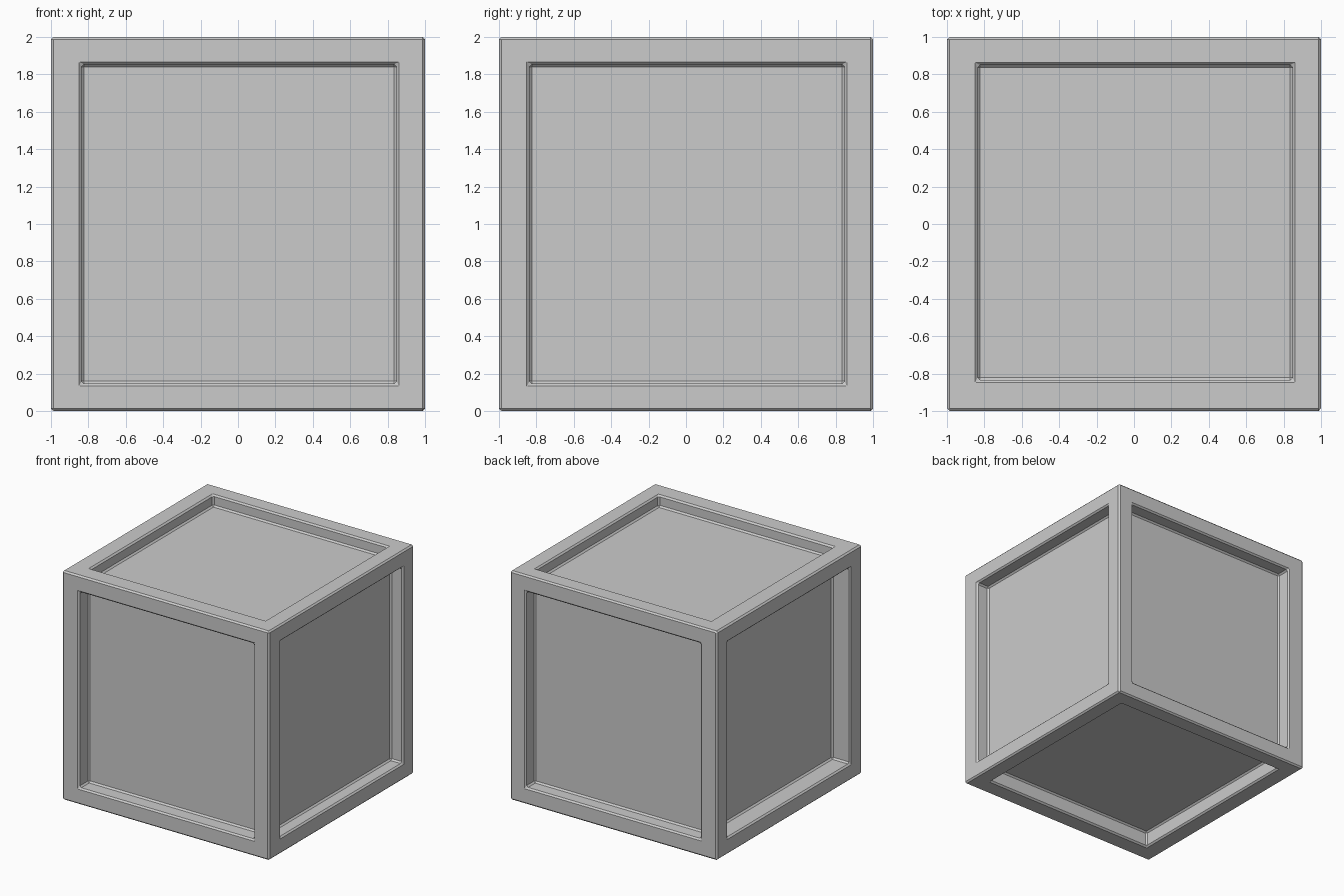
import bpy, bmesh
from mathutils import Vector

if "Cube" in bpy.data.objects:
    bpy.data.objects.remove(bpy.data.objects["Cube"])

HALF = 1.0
WALL = 0.842      # half-width of each recess wall
WALL_Z = 0.854    # half-height of the side recesses
BEVEL = 0.0135
# recess depth for the (negative, positive) side of x, y, z
DEPTHS = ((0.175, 0.12), (0.135, 0.125), (0.14, 0.10))

# crate: cube with a recessed panel on all six faces
bm = bmesh.new()
bmesh.ops.create_cube(bm, size=2 * HALF)
panels = list(bm.faces)
bmesh.ops.inset_individual(bm, faces=panels, thickness=0.1)


def place(face, sunk):
    """Set a panel's outline to the opening size, at the surface or sunk."""
    face.normal_update()
    n = face.normal.copy()
    size = Vector((WALL, WALL, WALL if abs(n.z) > 0.5 else WALL_Z))
    shift = Vector((0.006, 0.008 if abs(n.z) > 0.5 else 0.005, 0))  # slightly off centre
    for v in face.verts:
        for i in range(3):
            if abs(n[i]) > 0.5:
                depth = DEPTHS[i][n[i] > 0] if sunk else 0
                v.co[i] = n[i] * (HALF - depth)
            else:
                v.co[i] = size[i] * (1 if v.co[i] > 0 else -1) + shift[i]


# outline the openings, then sink the panels
for f in panels:
    place(f, False)
bmesh.ops.inset_individual(bm, faces=panels, thickness=0, depth=0)
for f in panels:
    place(f, True)

bmesh.ops.translate(bm, verts=bm.verts, vec=(0, 0, HALF))
bm.normal_update()
mesh = bpy.data.meshes.new("panelled_crate")
bm.to_mesh(mesh)
bm.free()
crate = bpy.data.objects.new("panelled_crate", mesh)
bpy.context.collection.objects.link(crate)

# chamfer on every hard edge
bev = crate.modifiers.new("chamfer", "BEVEL")
bev.width = BEVEL
bev.segments = 1
bev.limit_method = 'ANGLE'
